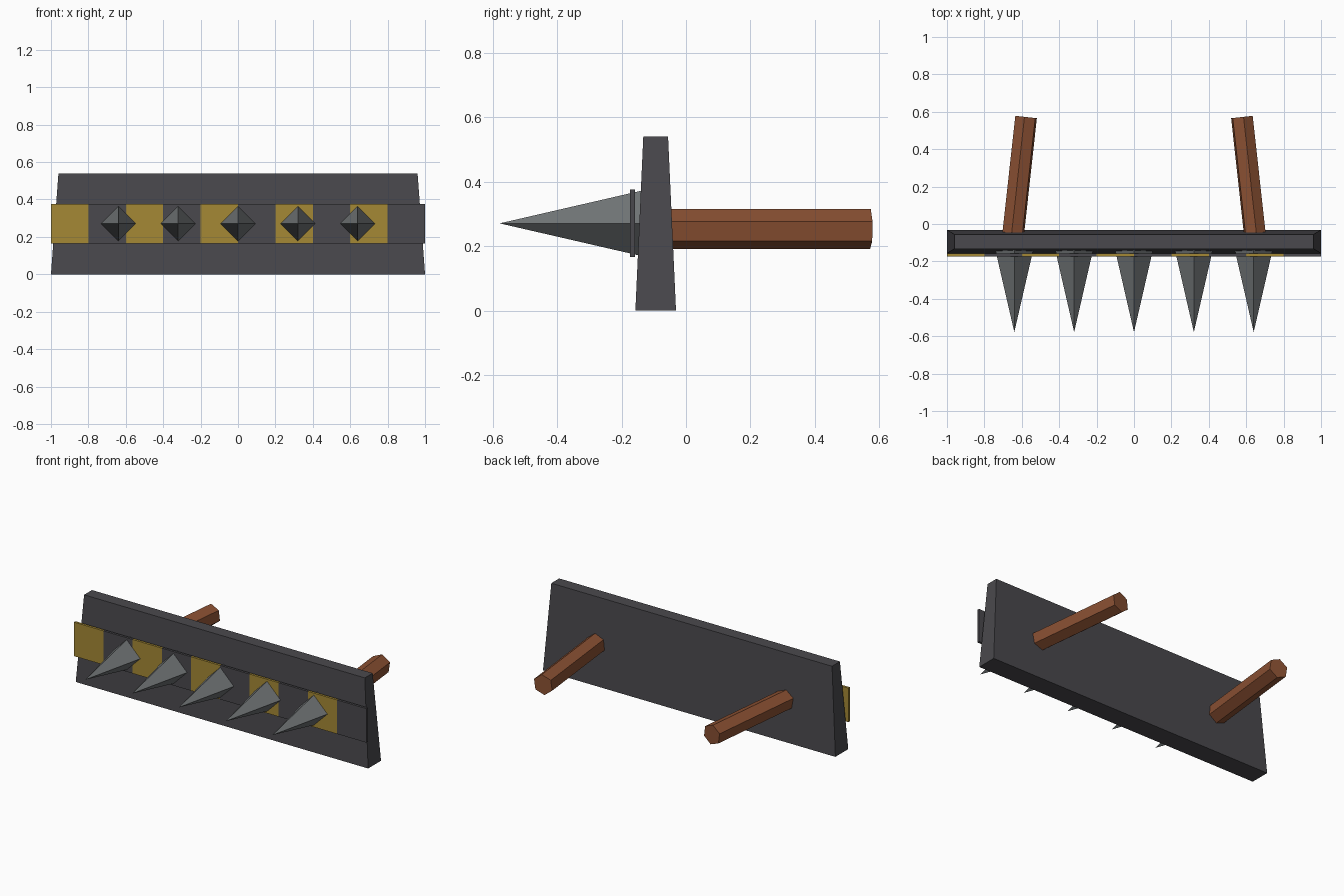
import bpy, bmesh, math
from mathutils import Vector, Matrix

if "Cube" in bpy.data.objects:
    bpy.data.objects.remove(bpy.data.objects["Cube"])


def material(name, rgb):
    m = bpy.data.materials.new(name)
    m.diffuse_color = (*rgb, 1)
    m.use_nodes = True
    m.node_tree.nodes["Principled BSDF"].inputs["Base Color"].default_value = m.diffuse_color
    return m


IRON = material("dark iron", (0.068, 0.066, 0.074))
YELLOW = material("warning yellow", (0.376, 0.25, 0.035))
STEEL = material("spike steel", (0.165, 0.178, 0.184))
WOOD = material("wood", (0.26, 0.082, 0.033))


def make(name, bm, *mats):
    bmesh.ops.recalc_face_normals(bm, faces=bm.faces)
    me = bpy.data.meshes.new(name)
    bm.to_mesh(me)
    bm.free()
    for m in mats:
        me.materials.append(m)
    ob = bpy.data.objects.new(name, me)
    bpy.context.collection.objects.link(ob)
    return ob


def box(size, centre):
    bm = bmesh.new()
    bmesh.ops.create_cube(bm, size=1)
    for v in bm.verts:
        v.co = Vector([a * s + c for a, s, c in zip(v.co, size, centre)])
    return bm


def rod(start, end, sides, r1, r2, roll=0):
    """Prism or cone whose cross-section starts on the world +x side."""
    axis = end - start
    length = axis.length
    y = axis.normalized()
    x = y.cross(Vector((0, 0, 1))).normalized()
    z = x.cross(y)
    bm = bmesh.new()
    bmesh.ops.create_cone(bm, cap_ends=True, segments=sides, radius1=r1, radius2=r2, depth=length)
    basis = Matrix((x, z, y)).transposed().to_4x4()
    bm.transform(Matrix.Translation((start + end) / 2) @ basis @ Matrix.Rotation(roll, 4, 'Z'))
    bmesh.ops.remove_doubles(bm, verts=bm.verts, dist=1e-5)
    return bm


# Blade plate, tapering towards the top
bm = box((2, 0.126, 0.54), (0, -0.094, 0.27))
for v in bm.verts:
    if v.co.z > 0.3:
        v.co.x *= 0.96
        v.co.y = -0.094 + (v.co.y + 0.094) * 0.61
make("ram_plate", bm, IRON)

# Hazard band: one slab cut into ten blocks of alternating colour
bm = box((2, 0.015, 0.21), (0, -0.166, 0.271))
for i in range(1, 10):
    bmesh.ops.bisect_plane(bm, geom=bm.verts[:] + bm.edges[:] + bm.faces[:],
                           plane_co=(-1 + i * 0.2, 0, 0), plane_no=(1, 0, 0))
for f in bm.faces:
    block = min(9, max(0, int((f.calc_center_median().x + 1) / 0.2)))
    f.material_index = block % 2
make("hazard_band", bm, YELLOW, IRON)

# Row of four-sided spikes
for i in range(5):
    x = (i - 2) * 0.32
    make(f"spike_{i + 1}", rod(Vector((x, -0.135, 0.271)), Vector((x, -0.578, 0.271)),
                               4, 0.102, 0), STEEL)

# Hexagonal wooden mounting poles, mirrored left and right
for side, name in ((1, "right_pole"), (-1, "left_pole")):
    bm = rod(Vector((0.65, -0.09, 0.254)), Vector((0.577, 0.572, 0.254)),
             6, 0.0625, 0.0625, math.radians(-8))
    if side < 0:
        bm.transform(Matrix.Scale(-1, 4, Vector((1, 0, 0))))
    make(name, bm, WOOD)
